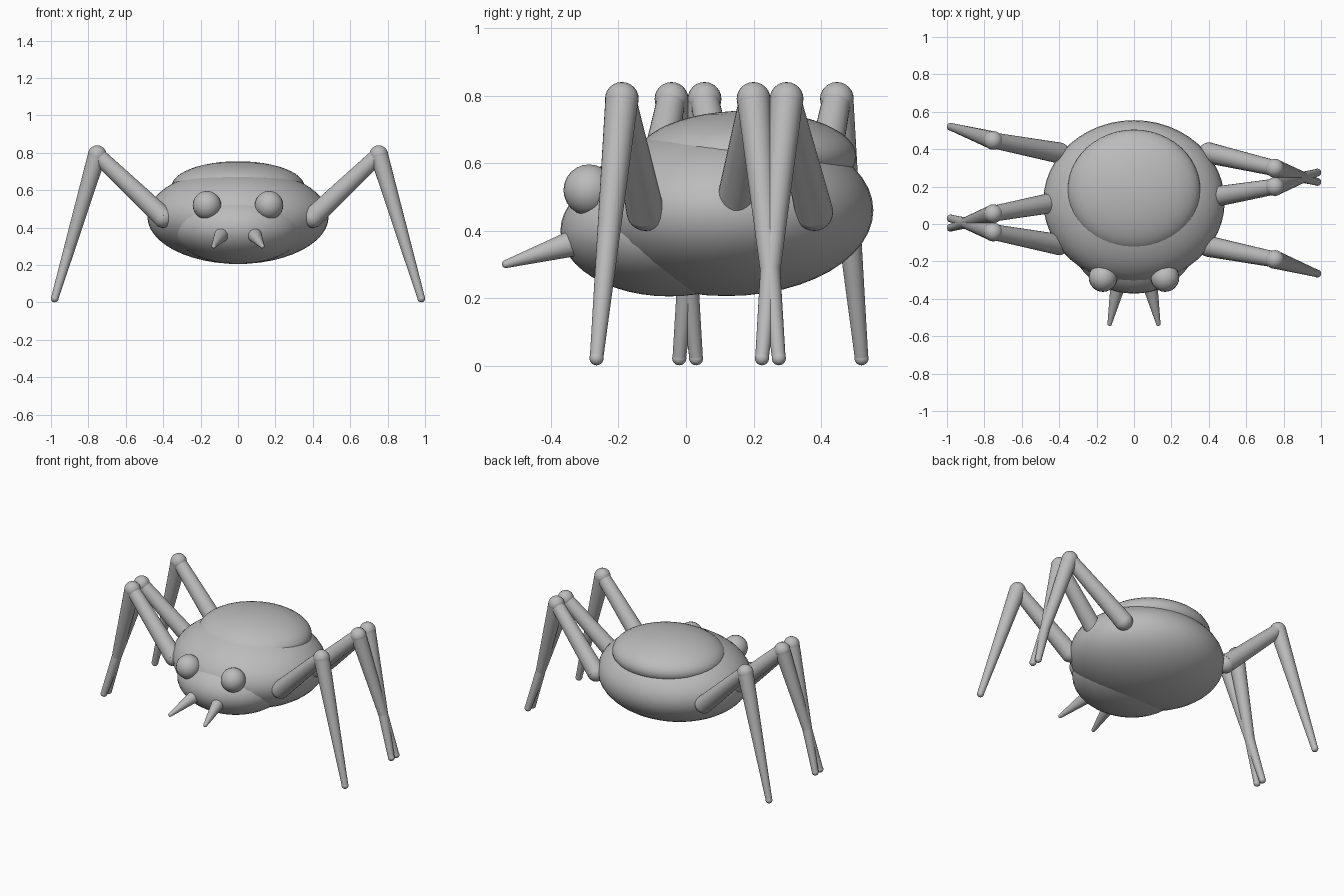
import bpy
from mathutils import Vector

cube = bpy.data.objects.get("Cube")
if cube:
    bpy.data.objects.remove(cube, do_unlink=True)

GREY = (0.5, 0.5, 0.5, 1)
mat = bpy.data.materials.new("body grey")
mat.use_nodes = True
mat.diffuse_color = GREY
mat.node_tree.nodes["Principled BSDF"].inputs["Base Color"].default_value = GREY


def finish(name):
    ob = bpy.context.object
    ob.name = name
    ob.data.materials.append(mat)
    bpy.ops.object.shade_smooth_by_angle()
    return ob


def ellipsoid(name, centre, radii, segments=48):
    bpy.ops.mesh.primitive_uv_sphere_add(segments=segments, ring_count=segments // 2, location=centre)
    bpy.context.object.scale = radii
    bpy.ops.object.transform_apply(location=False, rotation=False, scale=True)
    return finish(name)


def ball(name, centre, radius):
    return ellipsoid(name, centre, (radius,) * 3, 24)


def taper(name, start, end, r1, r2):
    a, b = Vector(start), Vector(end)
    bpy.ops.mesh.primitive_cone_add(vertices=24, radius1=r1, radius2=r2, depth=(b - a).length,
                                    location=(a + b) / 2,
                                    rotation=(b - a).to_track_quat("Z", "Y").to_euler())
    return finish(name)


# Body
ellipsoid("abdomen", (0, 0.12, 0.46), (0.485, 0.435, 0.254))
ellipsoid("head", (0, -0.05, 0.4), (0.35, 0.322, 0.195))
ellipsoid("back_dome", (0, 0.18, 0.62), (0.355, 0.325, 0.135))

# Eyes and fangs
for side, s in (("left", 1), ("right", -1)):
    ball(side + "_eye", (s * 0.166, -0.287, 0.52), 0.076)
    tip = (s * 0.13, -0.533, 0.301)
    taper(side + "_fang", (s * 0.08, -0.3, 0.373), tip, 0.044, 0.012)
    ball(side + "_fang_tip", tip, 0.012)

# Legs: y of hip, knee and foot
legs = {
    ("left", 1): {"front": (-0.12, -0.19, -0.265), "middle": (0.14, 0.2, 0.275), "rear": (0.38, 0.298, 0.225)},
    ("right", -1): {"front": (-0.11, -0.043, 0.03), "middle": (0.12, 0.055, -0.02), "rear": (0.38, 0.447, 0.52)},
}
for (side, s), rows in legs.items():
    for row, (hip_y, knee_y, foot_y) in rows.items():
        name = f"{side}_{row}_"
        hip, knee, foot = (s * 0.4, hip_y, 0.455), (s * 0.753, knee_y, 0.79), (s * 0.98, foot_y, 0.022)
        ball(name + "hip", hip, 0.056)
        taper(name + "upper_leg", hip, knee, 0.056, 0.042)
        ball(name + "knee", knee, 0.05)
        taper(name + "lower_leg", knee, foot, 0.049, 0.02)
        ball(name + "foot", foot, 0.021)
